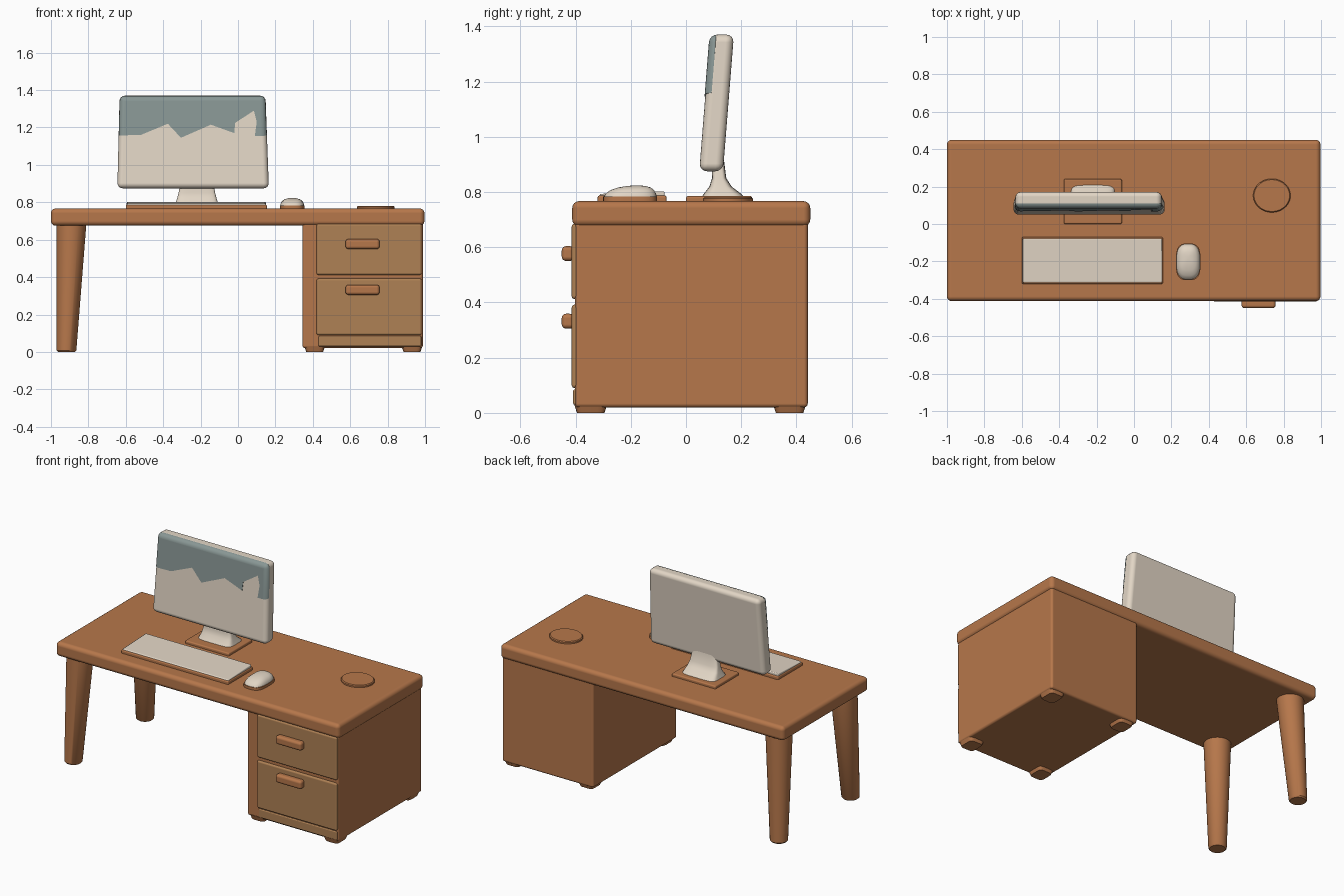
import bpy, bmesh, math

if "Cube" in bpy.data.objects:
    bpy.data.objects.remove(bpy.data.objects["Cube"])


def mat(name, rgb):
    m = bpy.data.materials.new(name)
    m.diffuse_color = (*rgb, 1)
    m.use_nodes = True
    m.node_tree.nodes["Principled BSDF"].inputs["Base Color"].default_value = m.diffuse_color
    return m


WOOD = mat("wood", (0.47, 0.185, 0.07))
LIGHT = mat("light_wood", (0.43, 0.22, 0.09))
CREAM = mat("cream", (0.76, 0.67, 0.56))
GREY = mat("screen_grey", (0.25, 0.31, 0.30))


def finish(name, bm, material, bevel=0.0, segments=4, angle=40):
    bmesh.ops.recalc_face_normals(bm, faces=bm.faces)
    me = bpy.data.meshes.new(name)
    bm.to_mesh(me)
    bm.free()
    ob = bpy.data.objects.new(name, me)
    bpy.context.collection.objects.link(ob)
    me.materials.append(material)
    bpy.ops.object.select_all(action='DESELECT')
    ob.select_set(True)
    bpy.context.view_layer.objects.active = ob
    if bevel:
        b = ob.modifiers.new("bevel", 'BEVEL')
        b.width, b.segments, b.limit_method = bevel, segments, 'ANGLE'
        b.harden_normals = True
        bpy.ops.object.shade_smooth()
        bpy.ops.object.modifier_apply(modifier="bevel")
    else:
        bpy.ops.object.shade_smooth_by_angle(angle=math.radians(angle))
    return ob


def box(name, x, y, z, material, bevel=0.0, segments=4):
    bm = bmesh.new()
    bmesh.ops.create_cube(bm, size=1)
    for v in bm.verts:
        v.co = [a + (c + 0.5) * (b - a) for c, (a, b) in zip(v.co, (x, y, z))]
    return finish(name, bm, material, bevel, segments)


def loft(name, rings, material, n=2.0, sides=32):
    """Stack of superellipse rings (cx, cy, half x, half y, z), capped."""
    bm = bmesh.new()
    loops = []
    for cx, cy, hx, hy, z in rings:
        loop = []
        for i in range(sides):
            t = math.tau * (i + 0.5) / sides
            c, s = math.cos(t), math.sin(t)
            loop.append(bm.verts.new((
                cx + hx * math.copysign(abs(c) ** (2 / n), c),
                cy + hy * math.copysign(abs(s) ** (2 / n), s), z)))
        loops.append(loop)
    for a, b in zip(loops, loops[1:]):
        for i in range(sides):
            j = (i + 1) % sides
            bm.faces.new((a[i], a[j], b[j], b[i]))
    bm.faces.new(loops[0])
    bm.faces.new(loops[-1])
    return finish(name, bm, material)


def tilted_slab(name, outline, front, depth, material, bevel=0.0):
    """XZ outline extruded along y, leaning back with height."""
    bm = bmesh.new()
    lean = lambda z: front + (z - 0.875) * 0.08
    f = [bm.verts.new((x, lean(z), z)) for x, z in outline]
    b = [bm.verts.new((x, lean(z) + depth, z)) for x, z in outline]
    bm.faces.new(f)
    bm.faces.new(b[::-1])
    for i in range(len(f)):
        j = (i + 1) % len(f)
        bm.faces.new((f[i], b[i], b[j], f[j]))
    return finish(name, bm, material, bevel)


# desk top
box("desk_top", (-1, 0.997), (-0.412, 0.45), (0.675, 0.767), WOOD, 0.025)

# splayed legs
for side, top_y, low_y in (("front", -0.315, -0.345), ("back", 0.335, 0.375)):
    loft(side + "_leg", [
        (-0.917, low_y, 0.046, 0.046, 0.0),
        (-0.917, low_y, 0.053, 0.053, 0.008),
        (-0.89, top_y, 0.08, 0.08, 0.69)], WOOD)

# drawer cabinet with corner feet
box("cabinet", (0.345, 0.988), (-0.402, 0.441), (0.02, 0.72), WOOD, 0.014)
for i, fx in enumerate((0.41, 0.93)):
    for j, fy in enumerate((-0.345, 0.375)):
        loft(f"cabinet_foot_{i}{j}", [(fx, fy, 0.045, 0.05, 0.0),
                                      (fx, fy, 0.056, 0.06, 0.03)], WOOD, 5, 24)

# drawer fronts and handles
for name, z0, z1, hz in (("lower", 0.09, 0.392, 0.332), ("upper", 0.412, 0.685, 0.577)):
    box(name + "_drawer", (0.42, 0.982), (-0.414, -0.38), (z0, z1), LIGHT, 0.011)
    box(name + "_handle", (0.575, 0.757), (-0.45, -0.405), (hz - 0.027, hz + 0.027),
        WOOD, 0.016)
box("cabinet_plinth", (0.43, 0.98), (-0.409, -0.38), (0.03, 0.085), LIGHT, 0.006)

# monitor stand
box("stand_base", (-0.375, -0.065), (0.0, 0.24), (0.755, 0.785), WOOD, 0.008)
loft("stand_neck", [
    (-0.22, 0.135, 0.122, 0.082, 0.775),
    (-0.22, 0.132, 0.115, 0.068, 0.793),
    (-0.22, 0.125, 0.106, 0.040, 0.82),
    (-0.22, 0.120, 0.098, 0.026, 0.85),
    (-0.22, 0.115, 0.085, 0.022, 0.92)], CREAM, 5, 40)

# monitor body, and the painted upper part of its screen cut from a copy
panel = [(-0.645, 0.875), (0.165, 0.875), (0.147, 1.37), (-0.633, 1.37)]
tilted_slab("monitor", panel, 0.048, 0.086, CREAM, 0.028)
cutter = tilted_slab("screen_cutter", [
    (-0.75, 1.155), (-0.52, 1.16), (-0.375, 1.22), (-0.305, 1.145), (-0.145, 1.215),
    (-0.02, 1.17), (-0.015, 1.225), (0.085, 1.29), (0.10, 1.23), (0.09, 1.155),
    (0.14, 1.155), (0.25, 1.19), (0.25, 1.45), (-0.75, 1.45)], 0.0, 0.07, GREY)
cutter.hide_render = True
screen = tilted_slab("screen", panel, 0.0455, 0.086, GREY, 0.028)
cut = screen.modifiers.new("cut", 'BOOLEAN')
cut.operation, cut.object, cut.solver = 'INTERSECT', cutter, 'EXACT'
bpy.ops.object.modifier_apply(modifier="cut")
bpy.data.objects.remove(cutter)

# keyboard: wooden tray with a sloped cream top
box("keyboard_base", (-0.60, 0.155), (-0.32, -0.07), (0.755, 0.787), WOOD, 0.008)
keys = box("keyboard_top", (-0.595, 0.15), (-0.313, -0.077), (0.775, 0.793), CREAM, 0.006)
for v in keys.data.vertices:
    if v.co.z > 0.784:
        v.co.z += (v.co.y + 0.313) * 0.04

# mouse
loft("mouse_base", [(0.29, -0.202, 0.066, 0.098, 0.755),
                    (0.29, -0.202, 0.066, 0.098, 0.784)], WOOD, 3.2, 40)
loft("mouse_shell", [
    (0.29, -0.202, 0.064, 0.096, 0.782),
    (0.29, -0.200, 0.062, 0.092, 0.793),
    (0.29, -0.195, 0.055, 0.080, 0.806),
    (0.29, -0.187, 0.042, 0.060, 0.816),
    (0.29, -0.180, 0.022, 0.032, 0.822),
    (0.29, -0.178, 0.006, 0.008, 0.8235)], CREAM, 2.8, 40)

# round coaster
loft("coaster", [(0.737, 0.152, 0.1, 0.09, 0.755),
                 (0.737, 0.152, 0.1, 0.09, 0.776),
                 (0.737, 0.152, 0.095, 0.085, 0.781)], WOOD, 2, 40)
